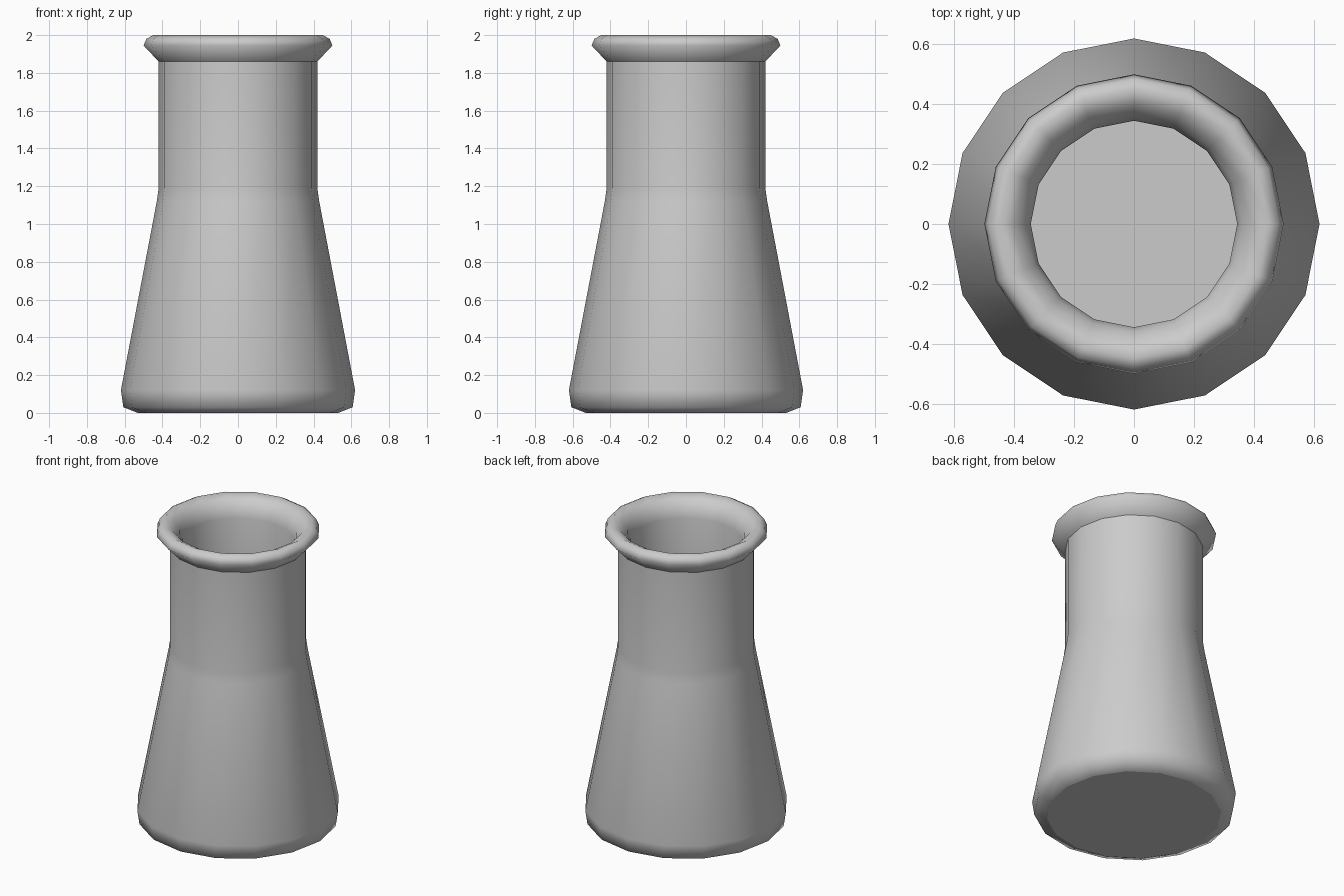
import bpy, bmesh
from math import pi, sin, cos

if "Cube" in bpy.data.objects:
    bpy.data.objects.remove(bpy.data.objects["Cube"])

SIDES = 16

# (radius, height, crease) from the base, up the outside, over the lip, down the inside
PROFILE = [
    (0.53, 0.00, True), (0.607, 0.03, False), (0.62, 0.12, False),
    (0.43, 1.12, False), (0.42, 1.19, False), (0.42, 1.86, True),
    (0.50, 1.945, False), (0.485, 1.98, False), (0.45, 2.00, False),
    (0.40, 1.975, False), (0.36, 1.93, False), (0.345, 1.87, False),
    (0.345, 1.19, False), (0.36, 1.10, False),
    (0.545, 0.13, False), (0.52, 0.08, True),
]


def lathe(name, profile):
    bm = bmesh.new()
    rings = []
    for r, z, _ in profile:
        rings.append([bm.verts.new((r * cos(2 * pi * i / SIDES),
                                    r * sin(2 * pi * i / SIDES), z))
                      for i in range(SIDES)])
    for a, b in zip(rings, rings[1:]):
        for i in range(SIDES):
            j = (i + 1) % SIDES
            bm.faces.new((a[i], a[j], b[j], b[i]))
    # underside and inner floor
    bm.faces.new(rings[0][::-1])
    bm.faces.new(rings[-1])
    for f in bm.faces:
        f.smooth = True
    # crisp edges at the base, under the lip and around the floor
    for ring, (_, _, crease) in zip(rings, profile):
        if crease:
            for i in range(SIDES):
                bm.edges.get((ring[i], ring[(i + 1) % SIDES])).smooth = False
    bmesh.ops.recalc_face_normals(bm, faces=bm.faces)
    mesh = bpy.data.meshes.new(name)
    bm.to_mesh(mesh)
    bm.free()
    obj = bpy.data.objects.new(name, mesh)
    bpy.context.collection.objects.link(obj)
    return obj


# Flared vessel with rolled lip and hollow inside
lathe("flask_body", PROFILE)
